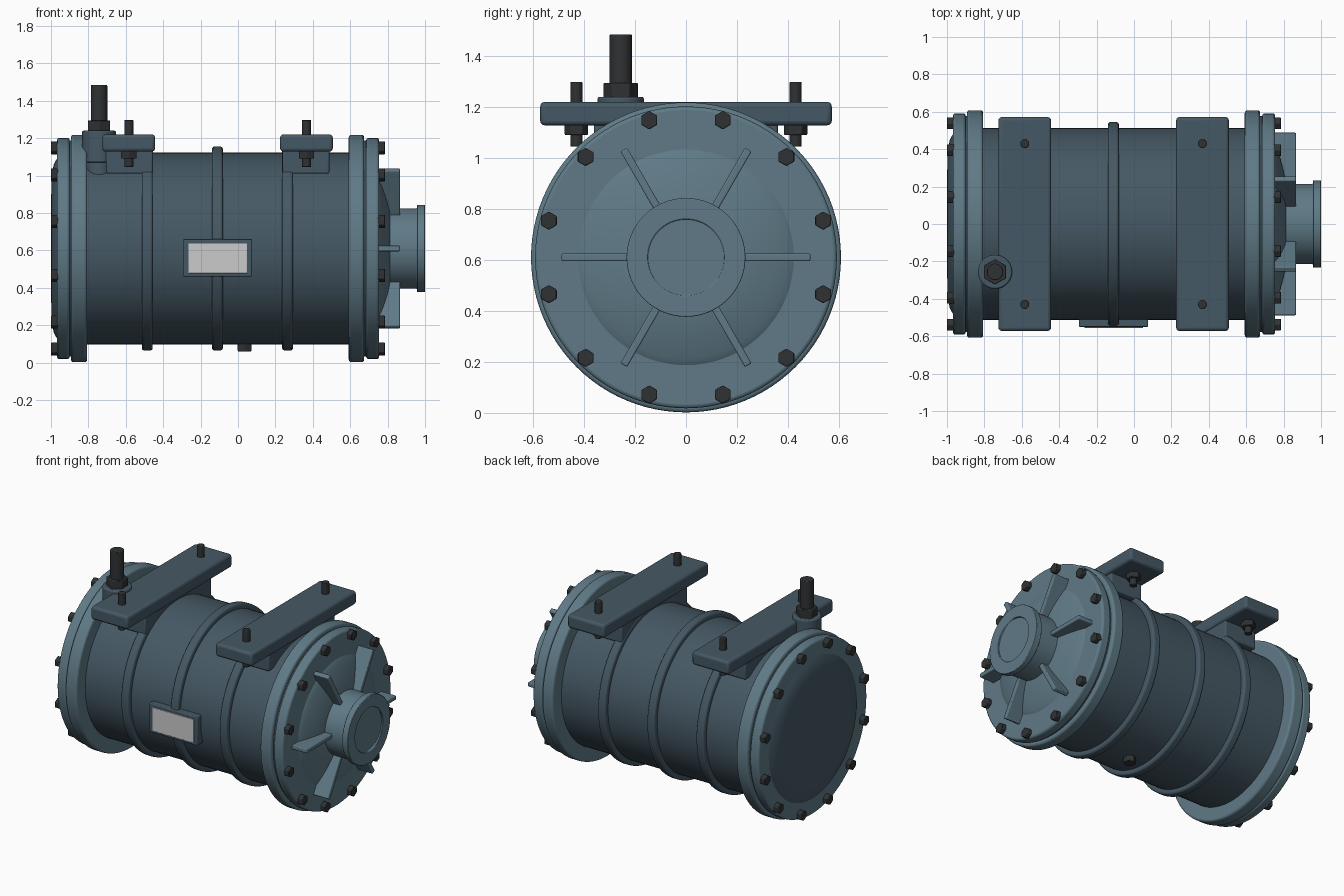
import bpy, bmesh, math
from mathutils import Matrix, Vector

if "Cube" in bpy.data.objects:
    bpy.data.objects.remove(bpy.data.objects["Cube"])

CZ = 0.61  # height of the drum axis


def material(name, rgb):
    m = bpy.data.materials.new(name)
    m.diffuse_color = (*rgb, 1)
    m.use_nodes = True
    m.node_tree.nodes["Principled BSDF"].inputs["Base Color"].default_value = m.diffuse_color
    return m


BODY = material("dark_blue_paint", (0.06, 0.098, 0.128))
LIGHT = material("light_blue_paint", (0.115, 0.195, 0.24))
STEEL = material("dark_steel", (0.028, 0.031, 0.033))
PLATE = material("plate_grey", (0.55, 0.55, 0.56))


def finish(name, bm, mat, bevel=0.0, segments=3):
    bmesh.ops.recalc_face_normals(bm, faces=bm.faces[:])
    me = bpy.data.meshes.new(name)
    bm.to_mesh(me)
    bm.free()
    me.materials.append(mat)
    ob = bpy.data.objects.new(name, me)
    bpy.context.collection.objects.link(ob)
    if bevel:
        mod = ob.modifiers.new("bevel", 'BEVEL')
        mod.width = bevel
        mod.segments = segments
        mod.limit_method = 'ANGLE'
        mod.angle_limit = math.radians(40)
    bpy.ops.object.select_all(action='DESELECT')
    ob.select_set(True)
    bpy.context.view_layer.objects.active = ob
    bpy.ops.object.shade_smooth_by_angle(angle=math.radians(35))
    return ob


def lathe(name, profile, mat, bevel=0.0, steps=96):
    """Revolve (x, radius) points around the drum axis."""
    bm = bmesh.new()
    vs = [bm.verts.new((x, 0, CZ + r)) for x, r in profile]
    es = [bm.edges.new(p) for p in zip(vs, vs[1:])]
    bmesh.ops.spin(bm, geom=vs + es, cent=(0, 0, CZ), axis=(1, 0, 0),
                   angle=math.tau, steps=steps, use_duplicate=False)
    bmesh.ops.remove_doubles(bm, verts=bm.verts[:], dist=1e-5)
    return finish(name, bm, mat, bevel)


def disc(name, x0, x1, r, mat, bevel):
    return lathe(name, [(x0, 0), (x0, r), (x1, r), (x1, 0)], mat, bevel)


def box(name, lo, hi, mat, bevel=0.0, turn=None):
    lo, hi = Vector(lo), Vector(hi)
    bm = bmesh.new()
    m = Matrix.Translation((lo + hi) / 2) @ Matrix.Diagonal((*(hi - lo), 1))
    bmesh.ops.create_cube(bm, size=1, matrix=(turn or Matrix()) @ m)
    return finish(name, bm, mat, bevel)


def post(name, x, y, z0, z1, r, mat, sides=32, bevel=0.004):
    """Upright cylinder or hexagon."""
    bm = bmesh.new()
    bmesh.ops.create_cone(bm, cap_ends=True, segments=sides, radius1=r, radius2=r,
                          depth=z1 - z0, matrix=Matrix.Translation((x, y, (z0 + z1) / 2)))
    return finish(name, bm, mat, bevel, 2)


# Drum with slightly raised rear end
lathe("drum_body", [(-1.0, 0), (-0.998, 0.38), (-0.985, 0.45), (-0.966, 0.485),
                    (-0.90, 0.49), (-0.89, 0.512), (0.68, 0.512), (0.68, 0)], BODY)

# Flange rings, covers and the gaskets between them
disc("rear_flange", -0.893, -0.807, 0.608, LIGHT, 0.014)
disc("rear_gasket", -0.91, -0.88, 0.578, BODY, 0)
lathe("rear_cover_ring", [(-0.968, 0.47), (-0.968, 0.592), (-0.90, 0.592), (-0.90, 0.47)],
      LIGHT, 0.014)
disc("front_flange", 0.592, 0.674, 0.608, LIGHT, 0.014)
disc("front_gasket", 0.66, 0.70, 0.578, BODY, 0)
disc("front_cover", 0.685, 0.755, 0.592, LIGHT, 0.014)

# Domed centre of the front cover
lathe("cover_dome", [(0.75, 0.43), (0.757, 0.42), (0.768, 0.395), (0.783, 0.35),
                     (0.797, 0.30), (0.808, 0.25), (0.815, 0.20), (0.815, 0)], LIGHT)

# Hub with lip and shallow recessed face
lathe("hub", [(0.78, 0), (0.78, 0.215), (0.957, 0.215), (0.957, 0.233), (1.0, 0.233),
              (1.0, 0.15), (0.99, 0.15), (0.99, 0)], LIGHT, 0.004)

# Six radial ribs on the front cover
for i in range(6):
    turn = Matrix.Translation((0, 0, CZ)) @ Matrix.Rotation(i * math.pi / 3, 4, 'X')
    box(f"cover_rib_{i + 1}", (0.74, 0.19, -0.015), (0.866, 0.488, 0.015), LIGHT, 0.006, turn)

# Twelve hex bolts on each cover
for side, x0, x1 in (("rear", -1.0, -0.96), ("front", 0.745, 0.786)):
    for i in range(12):
        a = math.radians(15 + 30 * i)
        bm = bmesh.new()
        place = Matrix.Translation(((x0 + x1) / 2, 0.557 * math.cos(a), CZ + 0.557 * math.sin(a)))
        turn = Matrix.Rotation(math.pi / 2, 4, 'Y') @ Matrix.Rotation(math.pi / 6, 4, 'Z')
        bmesh.ops.create_cone(bm, cap_ends=True, segments=6, radius1=0.036, radius2=0.036,
                              depth=x1 - x0, matrix=place @ turn)
        finish(f"{side}_bolt_{i + 1}", bm, STEEL, 0.004, 2)

# Three reinforcing bands
for i, x in enumerate((-0.485, -0.11, 0.265)):
    lathe(f"band_{i + 1}", [(x - 0.029, 0.50), (x - 0.029, 0.545), (x + 0.029, 0.545),
                            (x + 0.029, 0.50)], BODY, 0.013)

# Mounting bars, saddles and their bolts
for tag, x, sx in (("rear", -0.584, -0.58), ("front", 0.366, 0.363)):
    box(f"{tag}_mounting_bar", (x - 0.141, -0.572, 1.128), (x + 0.141, 0.572, 1.22), BODY, 0.018)
    box(f"{tag}_saddle", (sx - 0.125, -0.36, 1.01), (sx + 0.125, 0.36, 1.14), BODY, 0.01)
    for y, end in ((-0.43, "near"), (0.43, "far")):
        post(f"{tag}_{end}_stud", x, y, 1.045, 1.298, 0.024, STEEL, 24)
        post(f"{tag}_{end}_nut", x, y, 1.09, 1.13, 0.047, STEEL, 6)

# Terminal post on the top
px, py = -0.743, -0.256
post("terminal_neck", px, py, 1.0, 1.17, 0.07, BODY)
post("terminal_collar", px, py, 1.07, 1.24, 0.091, BODY, 48, 0.008)
post("terminal_nut", px, py, 1.23, 1.295, 0.068, STEEL, 6)
post("terminal_stud", px, py, 1.28, 1.484, 0.044, STEEL)

# Blank plate in its frame on the near side
box("plate_frame", (-0.294, -0.55, 0.46), (0.075, -0.48, 0.66), BODY, 0.006)
box("plate_insert", (-0.265, -0.555, 0.477), (0.048, -0.53, 0.638), PLATE, 0.002)

# Drain plug underneath
post("drain_plug", 0.035, 0, 0.06, 0.14, 0.042, STEEL, 6)
